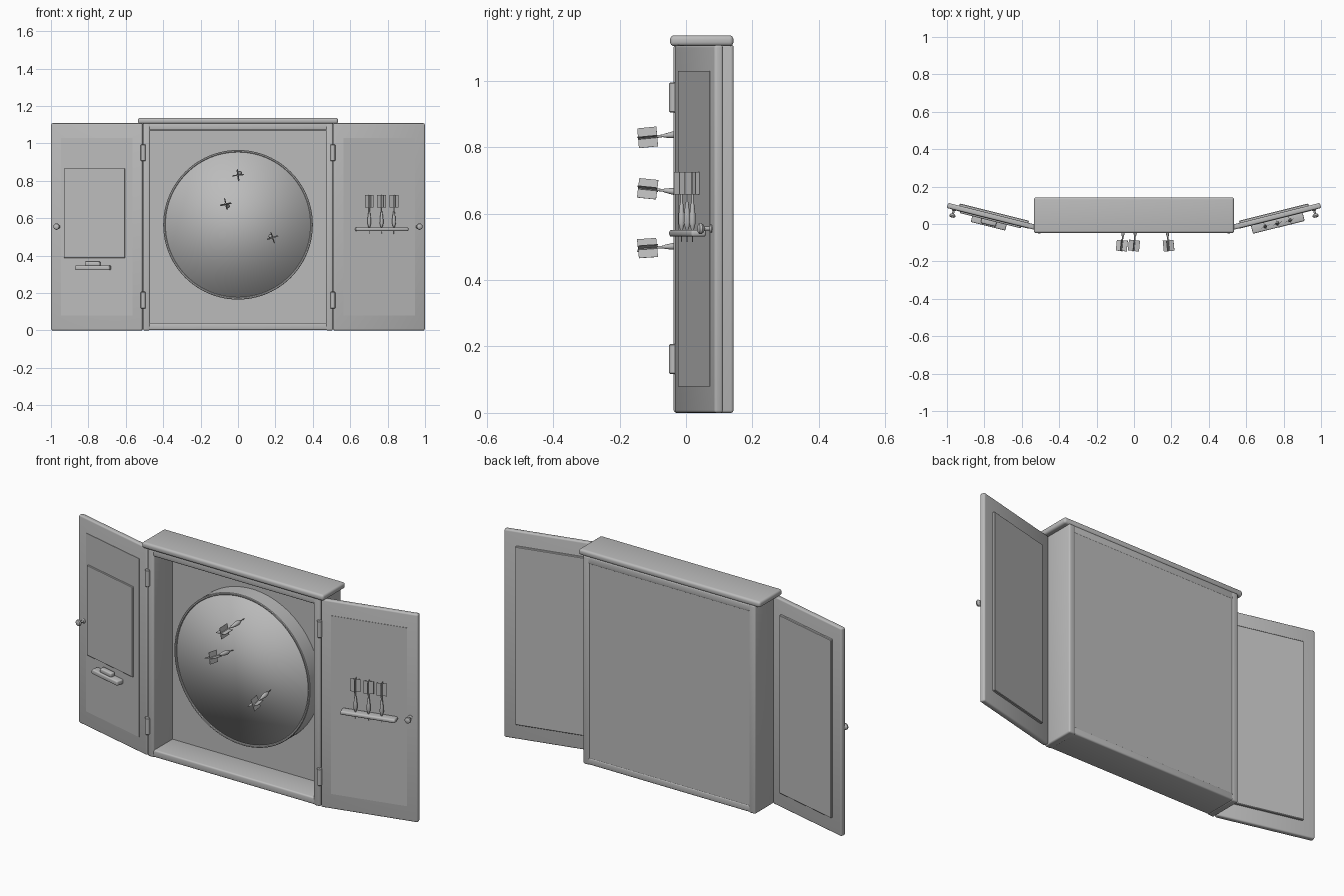
import bpy, bmesh, math
from mathutils import Matrix, Vector

if "Cube" in bpy.data.objects:
    bpy.data.objects.remove(bpy.data.objects["Cube"])

grey = bpy.data.materials.new("plain_grey")
grey.diffuse_color = (0.5, 0.5, 0.5, 1)
grey.use_nodes = True
grey.node_tree.nodes["Principled BSDF"].inputs["Base Color"].default_value = grey.diffuse_color
IDENT = Matrix.Identity(4)


def finish(name, bm, mat=IDENT, angle=35):
    bmesh.ops.transform(bm, matrix=mat, verts=bm.verts)
    bmesh.ops.recalc_face_normals(bm, faces=bm.faces)
    me = bpy.data.meshes.new(name)
    bm.to_mesh(me)
    bm.free()
    me.materials.append(grey)
    ob = bpy.data.objects.new(name, me)
    bpy.context.collection.objects.link(ob)
    bpy.ops.object.select_all(action='DESELECT')
    ob.select_set(True)
    bpy.context.view_layer.objects.active = ob
    bpy.ops.object.shade_smooth_by_angle(angle=math.radians(angle))
    return ob


def box(name, lo, hi, bevel=0.0, mat=IDENT, segs=3):
    lo, hi = Vector(lo), Vector(hi)
    bm = bmesh.new()
    bmesh.ops.create_cube(bm, size=1)
    for v in bm.verts:
        v.co = Vector([(lo[i] + hi[i]) / 2 + v.co[i] * (hi[i] - lo[i]) for i in range(3)])
    if bevel:
        bmesh.ops.bevel(bm, geom=bm.edges[:], offset=bevel, segments=segs,
                        profile=0.5, affect='EDGES')
    return finish(name, bm, mat)


def lathe(bm, profile, n=20):
    """Revolve (radius, height) points about z."""
    rings = [[bm.verts.new((r * math.cos(2 * math.pi * i / n),
                            r * math.sin(2 * math.pi * i / n), h)) for i in range(n)]
             for r, h in profile]
    for a, b in zip(rings, rings[1:]):
        for i in range(n):
            j = (i + 1) % n
            bm.faces.new((a[i], a[j], b[j], b[i]))
    return rings


def turned(name, profile, mat=IDENT, n=20, angle=35, closed=False):
    bm = bmesh.new()
    rings = lathe(bm, profile, n)
    if closed:
        bmesh.ops.remove_doubles(bm, verts=bm.verts, dist=1e-5)
    else:
        bm.faces.new(rings[0])
        bm.faces.new(rings[-1])
    return finish(name, bm, mat, angle)


def dart(name, mat, spin=0.0):
    """Dart along +z: point at the bottom, four crossed vanes at the top."""
    bm = bmesh.new()
    rings = lathe(bm, [(0.001, 0), (0.003, 0.03), (0.007, 0.036), (0.012, 0.05), (0.011, 0.07),
                       (0.006, 0.1), (0.004, 0.105), (0.004, 0.18)], 12)
    bm.faces.new(rings[0])
    bm.faces.new(rings[-1])
    for k in range(2):
        m = Matrix.Rotation(spin + k * math.pi / 2, 4, 'Z') @ Matrix.Translation((0, 0, 0.152)) \
            @ Matrix.Diagonal((0.06, 0.002, 0.058, 1))
        bmesh.ops.create_cube(bm, size=1, matrix=m)
    return finish(name, bm, mat)


# cabinet case
for s, side in ((-1, "left"), (1, "right")):
    box(side + "_wall", (min(s * 0.47, s * 0.508), -0.037, 0), (max(s * 0.47, s * 0.508), 0.143, 1.11), 0.008)
box("bottom_wall", (-0.5, -0.035, 0.002), (0.5, 0.142, 0.04), 0.008)
box("top_wall", (-0.5, -0.035, 1.07), (0.5, 0.142, 1.11), 0.008)
box("back_panel", (-0.49, 0.12, 0.01), (0.49, 0.14, 1.1))
box("top_cap", (-0.535, -0.048, 1.105), (0.535, 0.143, 1.137), 0.012, segs=4)

# round target board and its rim
to_front = Matrix.Translation((0, 0.12, 0.565)) @ Matrix.Rotation(math.pi / 2, 4, 'X')
turned("target_board", [(0.391, 0), (0.391, 0.08)], to_front, 96, 180)
turned("board_rim", [(0.388, 0), (0.4, 0), (0.4, 0.084), (0.397, 0.087), (0.391, 0.087),
                     (0.388, 0.084), (0.388, 0)], to_front, 96, closed=True)

# darts stuck in the board: entry x, z and drift of the tail
for i, (x, z, tx, tz) in enumerate(((0.015, 0.845, -0.1, -0.1), (-0.05, 0.66, -0.1, 0.1),
                                    (0.17, 0.507, 0.1, -0.07))):
    q = Vector((tx, -1, tz)).to_track_quat('Z', 'Y').to_matrix().to_4x4()
    dart("board_dart_%d" % (i + 1), Matrix.Translation((x, 0.035, z)) @ q, 0.12 + 0.1 * i)

# doors: local x runs outward along the door, local -y is the inner face
ANG, PIVOT, LEN, T = math.radians(14), Vector((0.51, -0.022, 0)), 0.502, 0.014
right_door = Matrix.Translation(PIVOT) @ Matrix.Rotation(ANG, 4, 'Z')
left_door = Matrix.Diagonal((-1, 1, 1, 1)) @ right_door
for side, m in (("left", left_door), ("right", right_door)):
    box(side + "_door", (0, -T, 0), (LEN, T, 1.108), 0.008, m)
    box(side + "_door_inner_panel", (0.053, -T - 0.002, 0.08), (0.446, 0, 1.03), 0, m)
    box(side + "_door_outer_panel", (0.06, 0, 0.08), (0.44, T + 0.012, 1.03), 0.003, m, 1)
    knob = m @ Matrix.Translation((0.463, -T, 0.555)) @ Matrix.Rotation(math.pi / 2, 4, 'X')
    turned(side + "_knob", [(0.012, -0.002), (0.012, 0.003), (0.006, 0.007), (0.006, 0.022),
                            (0.013, 0.026), (0.017, 0.032), (0.015, 0.039), (0.007, 0.043)], knob, 24)
    # hinge knuckles
    sx = 0.507 if side == "right" else -0.507
    for z, level in ((0.117, "lower"), (0.905, "upper")):
        turned("%s_%s_hinge" % (side, level),
               [(0.01, 0), (0.013, 0.003), (0.013, 0.087), (0.01, 0.09)],
               Matrix.Translation((sx, -0.038, z)), 20)

# left door: writing board, chalk ledge and eraser
box("writing_board", (0.093, -T - 0.01, 0.387), (0.428, -T, 0.867), 0.002, left_door, 1)
box("chalk_ledge", (0.17, -T - 0.042, 0.322), (0.36, -T, 0.347), 0.006, left_door)
box("eraser", (0.225, -T - 0.034, 0.345), (0.308, -T - 0.006, 0.368), 0.006, left_door)

# right door: rounded rack with three spare darts
box("dart_rack", (0.115, -T - 0.046, 0.531), (0.4, -T, 0.551), 0.007, right_door)
for i in range(3):
    m = right_door @ Matrix.Translation((0.188 + 0.068 * i, -T - 0.024, 0.515)) \
        @ Matrix.Diagonal((0.85, 0.85, 1.16, 1))
    dart("spare_dart_%d" % (i + 1), m, 0.15)
